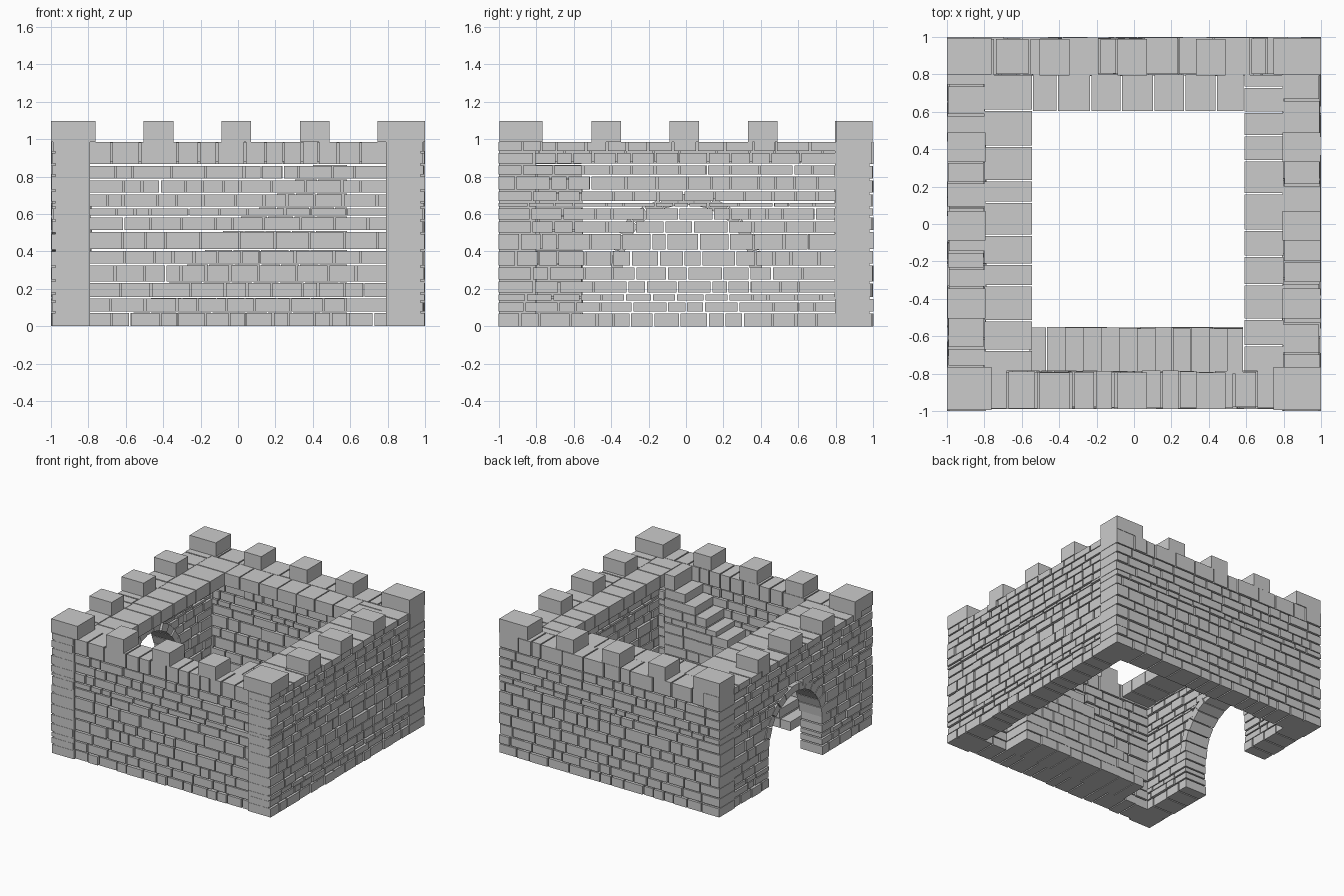
import bpy, bmesh, math, random
from mathutils import Vector

if "Cube" in bpy.data.objects:
    bpy.data.objects.remove(bpy.data.objects["Cube"])

random.seed(7)
TOP = 0.985      # wall-walk height
T = 0.2          # wall thickness
GAP = 0.010      # open joint between stones
ARCH_Z, ARCH_R = 0.31, 0.34


def box(bm, x0, x1, y0, y1, z0, z1):
    r = bmesh.ops.create_cube(bm, size=1.0)
    for v in r["verts"]:
        v.co = Vector((x0 + (v.co.x + .5) * (x1 - x0),
                       y0 + (v.co.y + .5) * (y1 - y0),
                       z0 + (v.co.z + .5) * (z1 - z0)))


def finish(bm, name):
    bmesh.ops.recalc_face_normals(bm, faces=bm.faces)
    me = bpy.data.meshes.new(name)
    bm.to_mesh(me)
    bm.free()
    ob = bpy.data.objects.new(name, me)
    bpy.context.collection.objects.link(ob)
    return ob


def split(a, b, lo, hi):
    """Cut the span a..b into stones of random length."""
    cuts = [a]
    while b - cuts[-1] > hi:
        cuts.append(cuts[-1] + random.uniform(lo, hi))
    if b - cuts[-1] < lo * .5 and len(cuts) > 1:
        cuts.pop()
    cuts.append(b)
    return list(zip(cuts[:-1], cuts[1:]))


def opening(z0, z1):
    """Half width of the gateway that a course has to leave free."""
    r = ARCH_R + .03
    if z0 < ARCH_Z:
        return ARCH_R + .005
    d = r * r - (z0 - ARCH_Z) ** 2
    return math.sqrt(d) if d > 0 else 0


def wall(name, axis, side, a, b, rows, face, lo, hi, gate=False):
    """Courses of full-depth stones; side is the sign of the outer face."""
    bm = bmesh.new()
    for z0, z1 in zip(rows[:-1], rows[1:]):
        w = opening(z0, z1) if gate else 0
        spans = [(a, -w), (w, b)] if w else [(a, b)]
        for s, e in spans:
            for p, q in split(s, e, lo, hi):
                p2 = p if p == s else p + GAP / 2
                q2 = q if q == e else q - GAP / 2
                out = side * (face - random.uniform(0, .012))
                inn = side * (face - T - random.uniform(-.006, .008))
                d0, d1 = min(out, inn), max(out, inn)
                zt = z1 if z1 == TOP else z1 - GAP
                if axis == "x":
                    box(bm, p2, q2, d0, d1, z0, zt)
                else:
                    box(bm, d0, d1, p2, q2, z0, zt)
    return finish(bm, name)


rows_fb = [0, .08, .157, .24, .335, .413, .515, .592, .64, .715, .79, .867, TOP]
rows_lr = [0, .08, .137, .18, .25, .325, .41, .502, .57, .64, .668, .73, .81, .87, .935, TOP]

# Four walls
wall("front_wall", "x", -1, -.8, .8, rows_fb, .99, .08, .21)
wall("back_wall", "x", 1, -1, 1, rows_fb, 1.0, .08, .21)
wall("right_wall", "y", 1, -1, .8, rows_lr, 1.0, .08, .19)
wall("gate_wall", "y", -1, -1, .8, rows_lr, 1.0, .08, .19, gate=True)

# Solid corner pillars filling the joints where walls meet
bm = bmesh.new()
for s in (-1, 1):
    for y0, y1 in ((-.998, -.80), (.795, .98)):
        x0, x1 = (.79, .975) if y0 < 0 else (.79, .997)
        box(bm, min(s * x0, s * x1), max(s * x0, s * x1), y0, y1, 0, TOP)
finish(bm, "corner_pillars")

# Gateway arch: wedge stones around the half circle
bm = bmesh.new()
n = 13
for i in range(n):
    a0 = math.pi * i / n + .008
    a1 = math.pi * (i + 1) / n - .008
    r1 = ARCH_R + random.uniform(.055, .07)
    x0, x1 = -1 + random.uniform(0, .008), -.79 + random.uniform(-.008, .01)
    ring = [(ARCH_R, a0), (r1, a0), (r1, a1), (ARCH_R, a1)]
    va, vb = [[bm.verts.new((x, r * math.cos(t), ARCH_Z + r * math.sin(t)))
               for r, t in ring] for x in (x0, x1)]
    bm.faces.new(va)
    bm.faces.new(vb)
    for k in range(4):
        m = (k + 1) % 4
        bm.faces.new((va[k], va[m], vb[m], vb[k]))
finish(bm, "gate_arch")

# Overhanging wall-walk slabs on the left, right and back
bm = bmesh.new()
zb = .88
for p, q in split(-.79, .8, .1, .2):
    box(bm, -.80, -.545, p + .004, q - .004, zb, TOP - .002)
for p, q in split(-.79, .8, .1, .2):
    box(bm, .59, .80, p + .004, q - .004, zb, TOP - .002)
for p, q in split(-.545, .59, .1, .18):
    box(bm, p + .004, q - .004, .605, .80, zb, TOP - .002)
finish(bm, "wall_walk")

# Stairs along the inside of the front wall, rising towards +x
bm = bmesh.new()
for i, (z0, z1) in enumerate(zip(rows_fb[:-1], rows_fb[1:])):
    start = -.56 + .096 * i
    for p, q in split(start, .59, .09, .19):
        box(bm, p, q - GAP * .6, -.80, -.55 - random.uniform(0, .01),
            z0, z1 - (GAP * .6 if z1 < TOP else .002))
finish(bm, "stairs")

# Merlons: three per side plus larger corner blocks
bm = bmesh.new()
z0, z1 = TOP, 1.097
for c in (-.425, -.01, .41):
    for s in (-1, 1):
        h = .079
        ya, yb = sorted((s * .795, s * .99))
        box(bm, c - h, c + h, ya, yb, z0, z1)
        xa, xb = sorted((s * .795, s * .997))
        box(bm, xa, xb, c - h, c + h, z0, z1)
for sx in (-1, 1):
    for sy in (-1, 1):
        xi = .762 if sx < 0 else .745
        yi = .765 if sy < 0 else .8
        xa, xb = sorted((sx * xi, sx * 1.0))
        ya, yb = sorted((sy * yi, sy * .995))
        box(bm, xa, xb, ya, yb, z0, z1)
finish(bm, "merlons")
